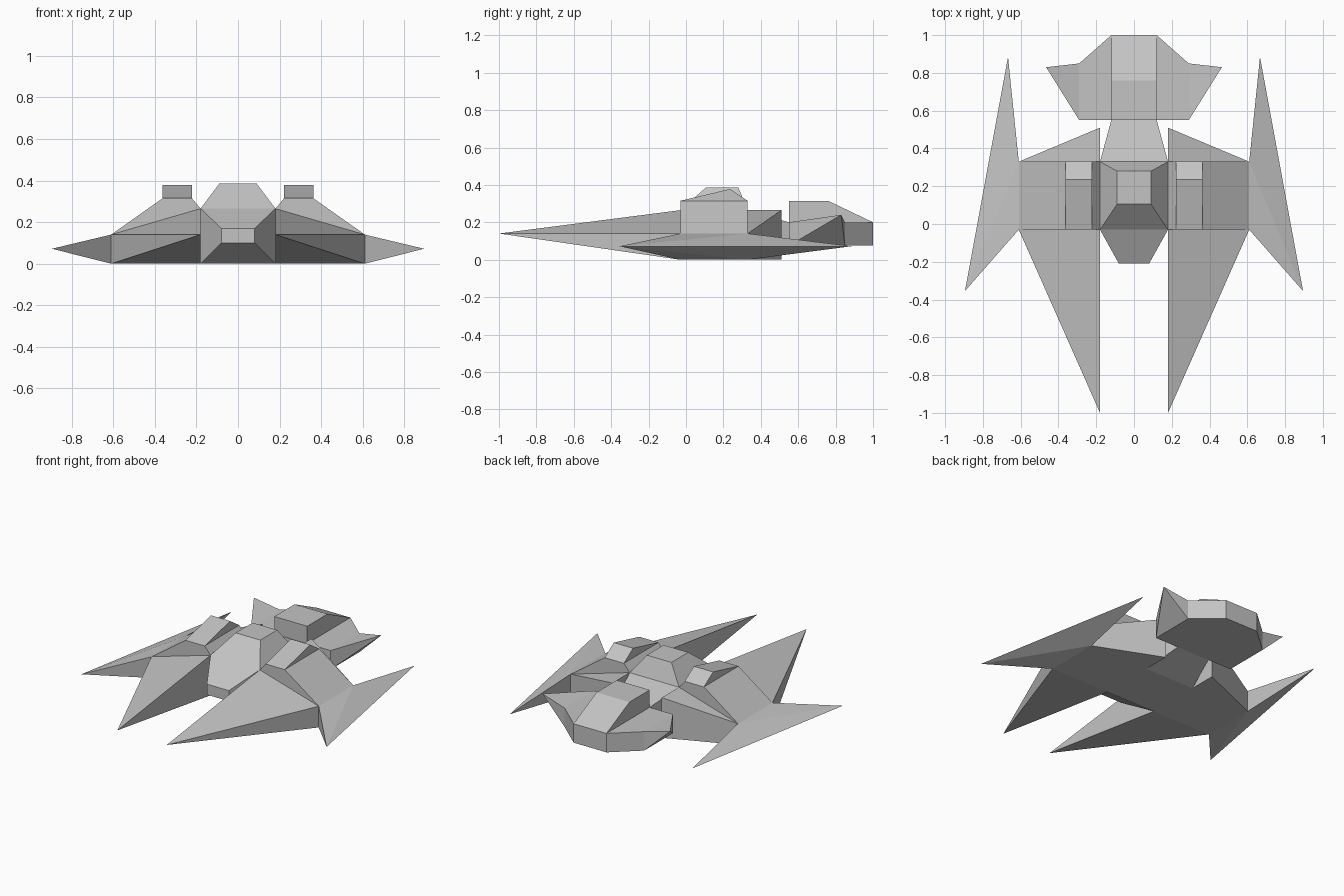
import bpy
import bmesh

cube = bpy.data.objects.get("Cube")
if cube:
    bpy.data.objects.remove(cube, do_unlink=True)

GREY = (0.55, 0.55, 0.55, 1)
hull_grey = bpy.data.materials.new("hull grey")
hull_grey.use_nodes = True
hull_grey.diffuse_color = GREY
hull_grey.node_tree.nodes["Principled BSDF"].inputs["Base Color"].default_value = GREY


def solid(name, points, mirrored=False):
    """Flat-faced convex solid around the points, optionally mirrored in x."""
    bm = bmesh.new()
    for p in points:
        bm.verts.new(p)
    bmesh.ops.convex_hull(bm, input=bm.verts[:])
    bmesh.ops.dissolve_limit(bm, angle_limit=0.01, verts=bm.verts[:], edges=bm.edges[:])
    bmesh.ops.recalc_face_normals(bm, faces=bm.faces[:])
    mesh = bpy.data.meshes.new(name)
    bm.to_mesh(mesh)
    bm.free()
    mesh.materials.append(hull_grey)
    obj = bpy.data.objects.new(name, mesh)
    bpy.context.collection.objects.link(obj)
    if mirrored:
        obj.modifiers.new("Mirror", 'MIRROR')
    return obj


def rect_y(half, y, low, high):
    """Upright centred rectangle at a given y."""
    return [(s * half, y, z) for s in (-1, 1) for z in (low, high)]


def rect_z(half, front, back, z):
    """Level centred rectangle at a given z."""
    return [(s * half, y, z) for s in (-1, 1) for y in (front, back)]


def post(x, y, low, high):
    """Upright edge."""
    return [(x, y, low), (x, y, high)]


FRONT, BACK = -0.03, 0.33     # main hull ends
INNER, OUTER = 0.18, 0.61     # wing root and wing end
ROOF, EDGE, HUMP = 0.265, 0.14, 0.315

# Centre hull, canopy and nose
solid("centre_hull", rect_y(INNER, FRONT, 0, ROOF) + rect_y(INNER, BACK, 0, ROOF))
solid("canopy", rect_z(INNER, FRONT, BACK, ROOF) + rect_z(0.09, 0.105, 0.28, 0.385))
solid("nose", rect_y(INNER, FRONT, 0, ROOF) + rect_y(0.08, -0.21, 0.1, 0.17))

# Side hulls with wedge-shaped humps on top
section = [(INNER, 0), (OUTER, 0), (OUTER, EDGE), (0.362, HUMP), (0.222, HUMP), (INNER, ROOF)]
solid("side_hull", [(x, y, z) for x, z in section for y in (FRONT, BACK)], True)
solid("engine_hump", [(x, y, z) for x in (0.222, 0.362)
                      for y, z in ((FRONT, HUMP), (0.235, 0.378), (BACK, HUMP))], True)

# Long front prongs and short rear wedges
solid("front_prong", post(INNER, FRONT, 0, ROOF) + post(OUTER, FRONT, 0, EDGE)
      + [(INNER, -1, EDGE)], True)
solid("rear_wedge", post(INNER, BACK, 0, ROOF) + post(INNER, 0.51, 0, ROOF)
      + post(OUTER, BACK, 0, EDGE), True)

# Swept outer blades
solid("outer_blade", post(OUTER, FRONT, 0, EDGE) + post(OUTER, BACK, 0, EDGE)
      + [(0.895, -0.355, 0.072), (0.667, 0.885, 0.072)], True)

# Tail: neck, deck, raised block and pointed winglets
LOW, DECK, TAIL = 0.075, 0.2, 0.55
solid("tail_neck", rect_y(INNER, BACK, 0, ROOF) + rect_y(0.12, TAIL, LOW, DECK))
solid("tail_deck", rect_y(0.29, TAIL, LOW, DECK) + rect_y(0.29, 0.85, LOW, DECK)
      + rect_y(0.12, 1, LOW, DECK))
solid("tail_block", rect_z(0.12, TAIL, 1, DECK) + rect_z(0.12, TAIL, 0.76, HUMP))
solid("tail_winglet", post(0.29, TAIL, LOW, DECK) + post(0.29, 0.85, LOW, DECK)
      + [(0.465, 0.83, 0.24)], True)
